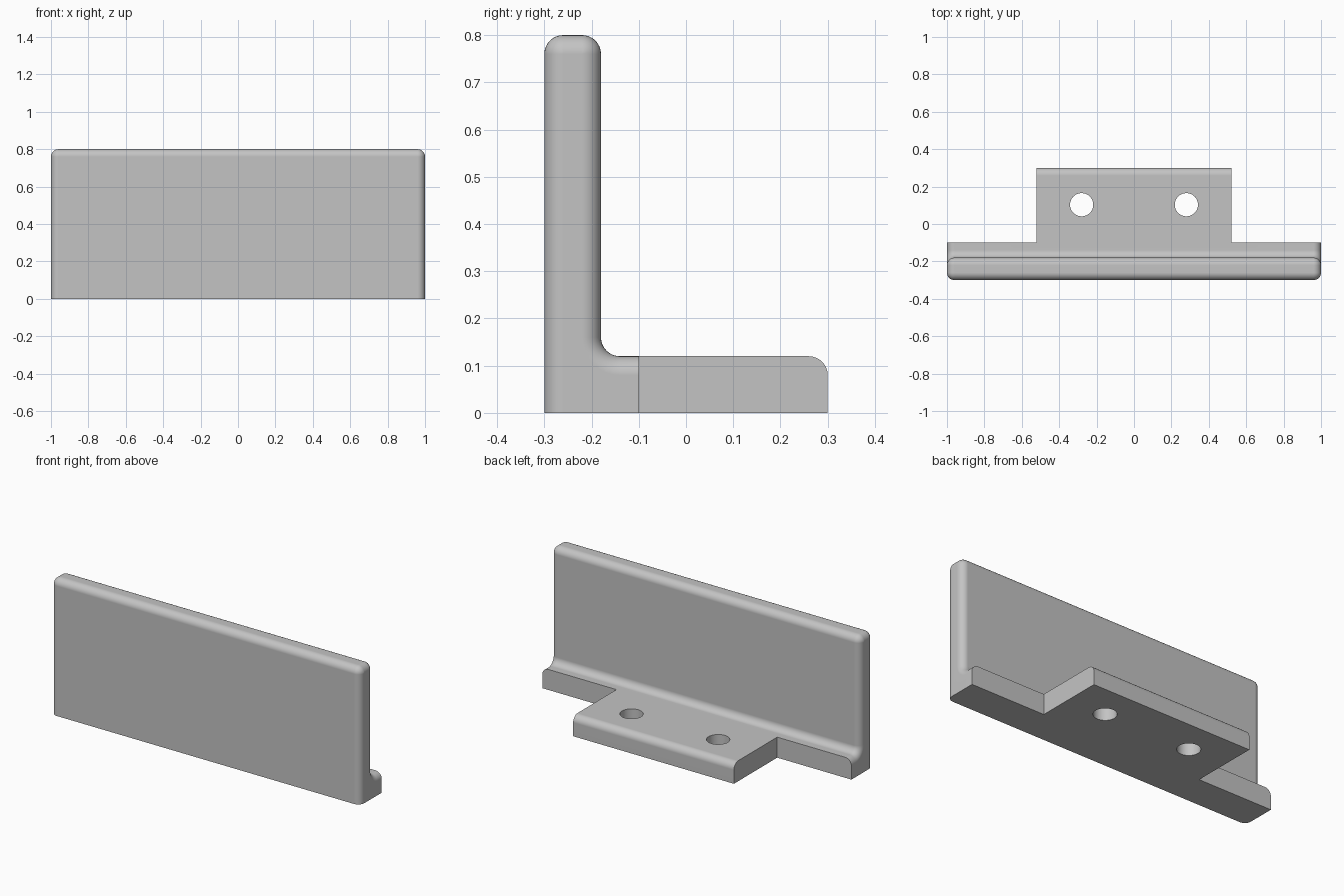
import bpy
import bmesh
from math import sin, cos, pi

cube = bpy.data.objects.get("Cube")
if cube:
    bpy.data.objects.remove(cube, do_unlink=True)

R = 0.04          # fillet radius
STEPS = 8         # segments per fillet
FRONT, WALL_BACK, FOOT_BACK, TONGUE_BACK = -0.3, -0.18, -0.1, 0.3
TOP, FOOT_TOP = 0.8, 0.12

grey = bpy.data.materials.new("plain grey")
grey.use_nodes = True
colour = (0.55, 0.55, 0.55, 1)
grey.diffuse_color = colour
grey.node_tree.nodes["Principled BSDF"].inputs["Base Color"].default_value = colour


def arc(cy, cz, radius, start, end):
    angles = [start + (end - start) * i / STEPS for i in range(STEPS + 1)]
    return [(cy + radius * cos(a), cz + radius * sin(a)) for a in angles]


def wall_profile(d):
    """Wall and foot outline, pulled in by d on its rounded sides."""
    return ([(FRONT + d, 0)]
            + arc(FRONT + R, TOP - R, R - d, pi, pi / 2)
            + arc(WALL_BACK - R, TOP - R, R - d, pi / 2, 0)
            + arc(WALL_BACK + R, FOOT_TOP + R, R + d, pi, 1.5 * pi)
            + [(FOOT_BACK, FOOT_TOP - d), (FOOT_BACK, 0)])


def loft(name, sections):
    """Skin a closed solid through (x, outline) sections."""
    bm = bmesh.new()
    rings = [[bm.verts.new((x, y, z)) for y, z in outline] for x, outline in sections]
    for a, b in zip(rings, rings[1:]):
        for i in range(len(a)):
            j = (i + 1) % len(a)
            bm.faces.new((a[i], a[j], b[j], b[i]))
    bm.faces.new(rings[0])
    bm.faces.new(rings[-1])
    bmesh.ops.remove_doubles(bm, verts=bm.verts, dist=1e-5)
    bmesh.ops.recalc_face_normals(bm, faces=bm.faces)
    mesh = bpy.data.meshes.new(name)
    bm.to_mesh(mesh)
    bm.free()
    mesh.materials.append(grey)
    obj = bpy.data.objects.new(name, mesh)
    bpy.context.collection.objects.link(obj)
    return obj


def combine(target, tool, operation):
    mod = target.modifiers.new(tool.name, 'BOOLEAN')
    mod.operation, mod.object, mod.solver = operation, tool, 'EXACT'
    bpy.context.view_layer.objects.active = target
    bpy.ops.object.modifier_apply(modifier=mod.name)
    bpy.data.objects.remove(tool, do_unlink=True)


# Upright wall with a short foot, ends rounded over
turns = [i * pi / 2 / STEPS for i in range(STEPS + 1)]
end = [(1 - R + R * sin(t), wall_profile(R * (1 - cos(t)))) for t in turns]
bracket = loft("bracket", [(-x, o) for x, o in reversed(end)] + end)

# Mounting tongue behind the foot
outline = ([(FOOT_BACK - 0.02, 0), (FOOT_BACK - 0.02, FOOT_TOP)]
           + arc(TONGUE_BACK - R, FOOT_TOP - R, R, pi / 2, 0) + [(TONGUE_BACK, 0)])
tongue = loft("mounting_tongue", [(-0.52, outline), (0.52, outline)])
combine(bracket, tongue, 'UNION')

# Two screw holes
for x in (-0.28, 0.28):
    bpy.ops.mesh.primitive_cylinder_add(vertices=48, radius=0.062, depth=0.5,
                                        location=(x, 0.103, 0.06))
    hole = bpy.context.object
    hole.name = "screw_hole_cutter"
    hole.hide_render = True
    hole.data.materials.append(grey)
    combine(bracket, hole, 'DIFFERENCE')

# Smooth fillets with flat main faces
bpy.ops.object.select_all(action='DESELECT')
bracket.select_set(True)
bpy.context.view_layer.objects.active = bracket
bpy.ops.object.shade_smooth_by_angle(angle=pi / 6)
normals = bracket.modifiers.new("even_shading", 'WEIGHTED_NORMAL')
normals.keep_sharp = True
